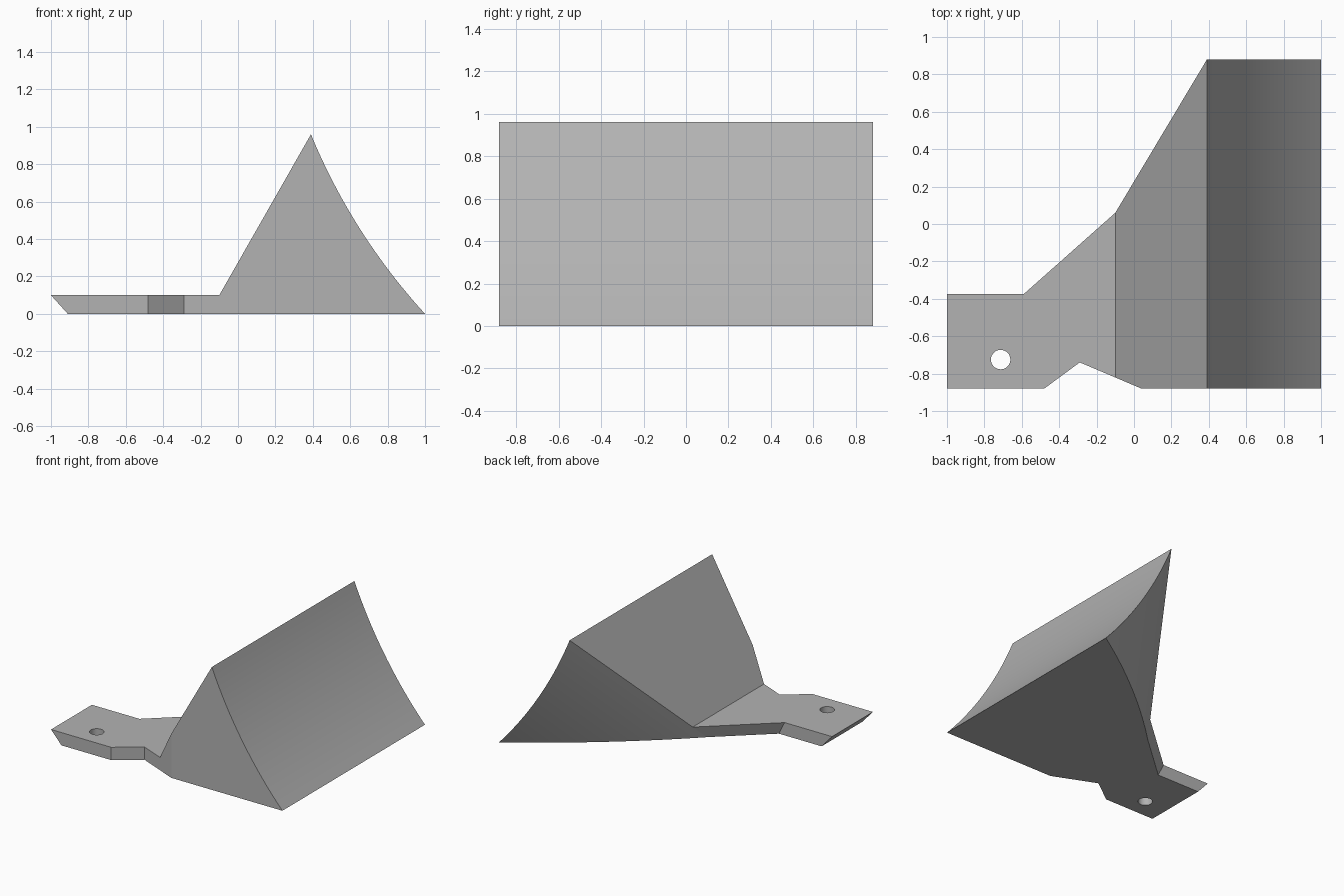
import bpy, bmesh, math
from mathutils import Vector

if "Cube" in bpy.data.objects:
    bpy.data.objects.remove(bpy.data.objects["Cube"])

W = 0.88          # half depth
N = 24            # steps along the concave ramp
TOP = 0.10        # plate thickness

grey = bpy.data.materials.new("plain grey")
grey.diffuse_color = (0.45, 0.45, 0.45, 1)
grey.use_nodes = True
grey.node_tree.nodes["Principled BSDF"].inputs["Base Color"].default_value = grey.diffuse_color

# Concave ramp profile: circular arc from the toe to the ridge
toe, ridge = Vector((1.0, 0.0)), Vector((0.39, 0.96))
chord = ridge - toe
L, sag = chord.length, 0.05
R = (L * L / 4 + sag * sag) / (2 * sag)
normal = Vector((chord.y, -chord.x)).normalized()
centre = (toe + ridge) / 2 + normal * (R - sag)
half = math.asin(L / 2 / R)
u = chord.normalized()
arc = []
for i in range(N + 1):
    a = -half + 2 * half * i / N
    arc.append(centre + u * (R * math.sin(a)) - normal * (R * math.cos(a)))
arc[0], arc[-1] = toe, ridge

bm = bmesh.new()
def V(x, y, z):
    return bm.verts.new((x, y, z))
def F(*vs):
    return bm.faces.new(vs)

# Ramp edges, and the back edge swept down the slanted direction to the ground
plate_joint = Vector((-0.10, 0.06, TOP))
sweep = plate_joint - Vector((ridge.x, W, ridge.y))
front = [V(p.x, -W, p.y) for p in arc]
back = [V(p.x, W, p.y) for p in arc]
base = [back[0]]
for p in arc[1:]:
    q = Vector((p.x, W, p.y)) + sweep * (p.y / -sweep.z)
    base.append(V(q.x, q.y, 0))

# Plate corners (upper and lower)
joint = V(*plate_joint)
neck_t, neck_b = V(-0.59, -0.375, TOP), V(-0.54, -0.375, 0)
end_bt, end_bb = V(-1, -0.375, TOP), V(-0.91, -0.375, 0)
end_ft, end_fb = V(-1, -W, TOP), V(-0.91, -W, 0)
n1t, n1b = V(-0.48, -W, TOP), V(-0.48, -W, 0)
n2t, n2b = V(-0.29, -0.74, TOP), V(-0.29, -0.74, 0)
crease = V(-0.10, -0.8206, TOP)
n3t, n3b = V(0.04, -W, TOP + 0.14 / 0.49 * 0.86), V(0.04, -W, 0)

# Ramp and curved undercut
for i in range(N):
    F(front[i], back[i], back[i + 1], front[i + 1])
    if i == 0:
        F(back[0], base[1], back[1])
    else:
        F(back[i], base[i], base[i + 1], back[i + 1])

F(front[-1], back[-1], joint, crease, n3t)                       # ridge slope
F(*front, n3t, n3b)                                              # front side
F(joint, neck_t, end_bt, end_ft, n1t, n2t, crease)               # plate top
F(*base, neck_b, end_bb, end_fb, n1b, n2b, n3b, front[0])        # underside
F(base[-1], joint, neck_t, neck_b)                               # plate flank
F(neck_t, end_bt, end_bb, neck_b)                                # plate back
F(end_bt, end_ft, end_fb, end_bb)                                # slanted end
F(end_ft, n1t, n1b, end_fb)                                      # plate front
F(n1t, n2t, n2b, n1b)                                            # notch sides
F(n2t, crease, n3t, n3b, n2b)
bmesh.ops.recalc_face_normals(bm, faces=bm.faces)

mesh = bpy.data.meshes.new("ramp_with_plate")
bm.to_mesh(mesh)
bm.free()
mesh.materials.append(grey)
body = bpy.data.objects.new("ramp_with_plate", mesh)
bpy.context.collection.objects.link(body)

# Round hole through the plate
bpy.ops.mesh.primitive_cylinder_add(vertices=32, radius=0.052, depth=0.6,
                                    location=(-0.713, -0.725, 0.05))
cutter = bpy.context.object
cutter.name = "hole_cutter"
cutter.data.materials.append(grey)
cut = body.modifiers.new("hole", 'BOOLEAN')
cut.operation = 'DIFFERENCE'
cut.solver = 'EXACT'
cut.object = cutter
bpy.context.view_layer.objects.active = body
bpy.ops.object.select_all(action='DESELECT')
body.select_set(True)
bpy.ops.object.modifier_apply(modifier="hole")
bpy.data.objects.remove(cutter)
bpy.ops.object.shade_smooth_by_angle(angle=math.radians(20))
